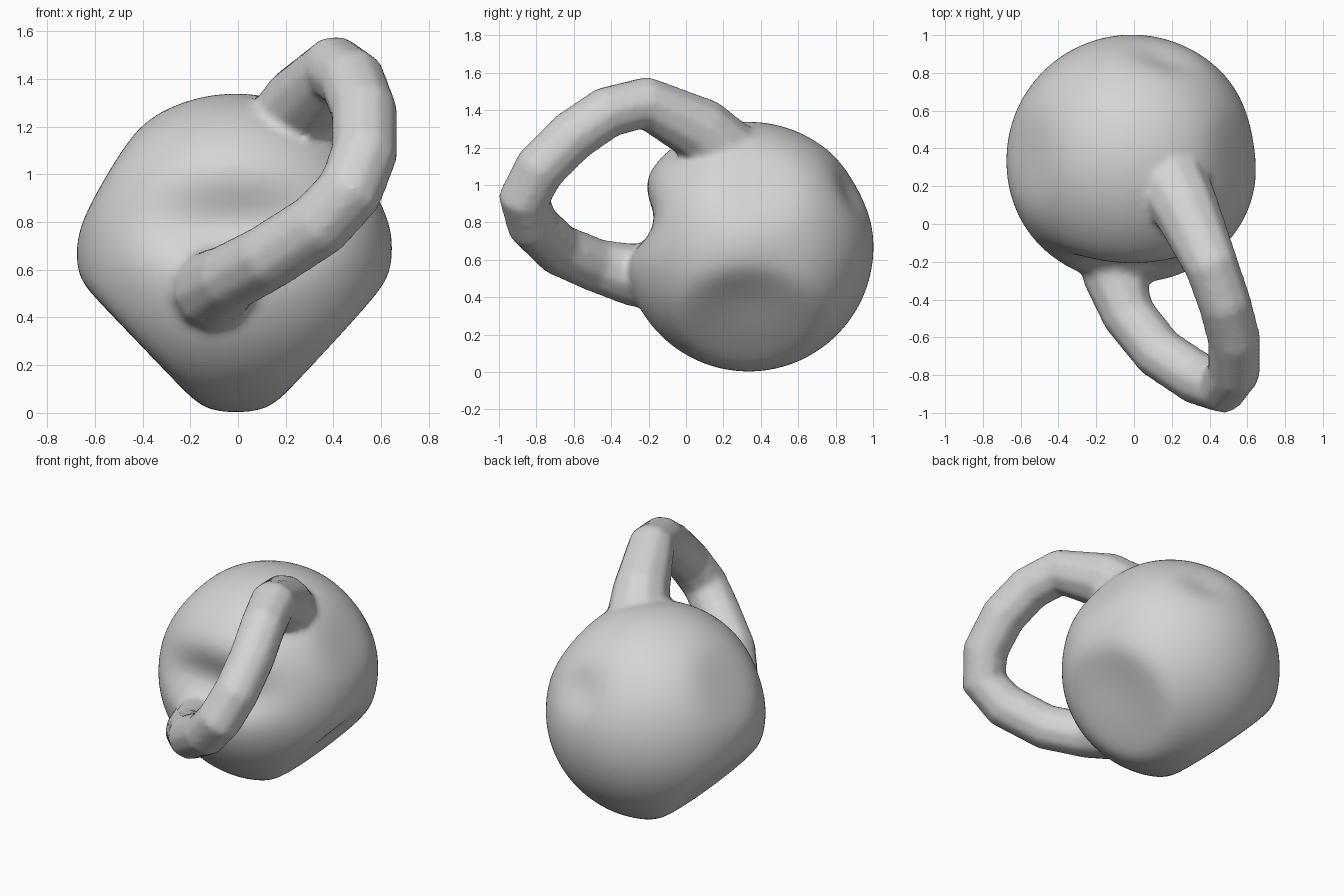
import bpy
import bmesh
import math
from mathutils import Vector

cube = bpy.data.objects.get("Cube")
if cube:
    bpy.data.objects.remove(cube, do_unlink=True)

GREY = (0.66, 0.66, 0.66, 1)
grey = bpy.data.materials.new("plain_grey")
grey.use_nodes = True
grey.diffuse_color = GREY
grey.node_tree.nodes["Principled BSDF"].inputs["Base Color"].default_value = GREY

CENTRE = Vector((-0.01, 0.335, 0.67))
RADIUS = 0.668


def flatten(v, normal, height, soft=0.02):
    """Press a point softly down to a plane."""
    n = Vector(normal).normalized()
    excess = v.dot(n) - height
    return v - n * soft * math.log(1 + math.exp(excess / soft))


def dent(v, direction, depth, widths):
    """Push a point inwards around a spot on the ball."""
    n = Vector(direction).normalized()
    offset = v - n * RADIUS
    spread = sum((o / w) ** 2 for o, w in zip(offset, widths))
    return v - n * depth * math.exp(-spread)


def select_only(*objs):
    bpy.ops.object.select_all(action="DESELECT")
    for obj in objs:
        obj.select_set(True)
    bpy.context.view_layer.objects.active = objs[0]


# Round weight with flattened sides and hollows
FLATS = [((-0.72, 0, -0.69), 0.555), ((0.72, 0, -0.69), 0.56),
         ((-0.85, 0.05, 0.5), 0.63), ((0.85, 0.05, 0.5), 0.635)]
DENTS = [((0, -0.98, 0.22), 0.15, (0.38, 0.3, 0.16)),        # hollow under the handle
         ((0.26, 0.83, 0.45), 0.045, (0.17, 0.14, 0.14)),    # small hollow on the back
         ((0.8, 0, -0.5), 0.025, (0.22, 0.22, 0.22)),
         ((0.95, 0.2, -0.12), 0.02, (0.22, 0.22, 0.22))]

bm = bmesh.new()
bmesh.ops.create_icosphere(bm, subdivisions=5, radius=RADIUS)
for vert in bm.verts:
    p = vert.co.copy()
    for normal, height in FLATS:
        p = flatten(p, normal, height)
    for direction, depth, widths in DENTS:
        p = dent(p, direction, depth, widths)
    vert.co = p + CENTRE
mesh = bpy.data.meshes.new("weight_with_handle")
bm.to_mesh(mesh)
bm.free()
body = bpy.data.objects.new("weight_with_handle", mesh)
bpy.context.collection.objects.link(body)
mesh.materials.append(grey)

# Tilted loop handle: x, y, z, thickness
PATH = [(0.16, 0.3, 1.08, 0.21), (0.28, 0.07, 1.3, 0.178),
        (0.41, -0.22, 1.44, 0.145), (0.48, -0.42, 1.39, 0.142),
        (0.53, -0.61, 1.26, 0.142), (0.53, -0.78, 1.09, 0.142),
        (0.47, -0.865, 0.93, 0.142), (0.34, -0.82, 0.79, 0.142),
        (0.13, -0.68, 0.655, 0.142), (-0.03, -0.48, 0.57, 0.145),
        (-0.1, -0.29, 0.52, 0.17), (-0.12, -0.05, 0.52, 0.21)]

curve = bpy.data.curves.new("handle", "CURVE")
curve.dimensions = "3D"
curve.bevel_depth = 1.0
curve.bevel_resolution = 3
curve.use_fill_caps = True
spline = curve.splines.new("POLY")
spline.points.add(len(PATH) - 1)
for point, (x, y, z, r) in zip(spline.points, PATH):
    point.co = (x, y, z, 1)
    point.radius = r
handle = bpy.data.objects.new("handle", curve)
bpy.context.collection.objects.link(handle)
curve.materials.append(grey)
select_only(handle)
bpy.ops.object.convert(target="MESH")

# Melt the handle roots into the weight as one casting
select_only(body, handle)
bpy.ops.object.join()
remesh = body.modifiers.new("fuse", "REMESH")
remesh.mode = "VOXEL"
remesh.voxel_size = 0.02
remesh.use_smooth_shade = True
smooth = body.modifiers.new("soften", "SMOOTH")
smooth.factor = 0.5
smooth.iterations = 8
